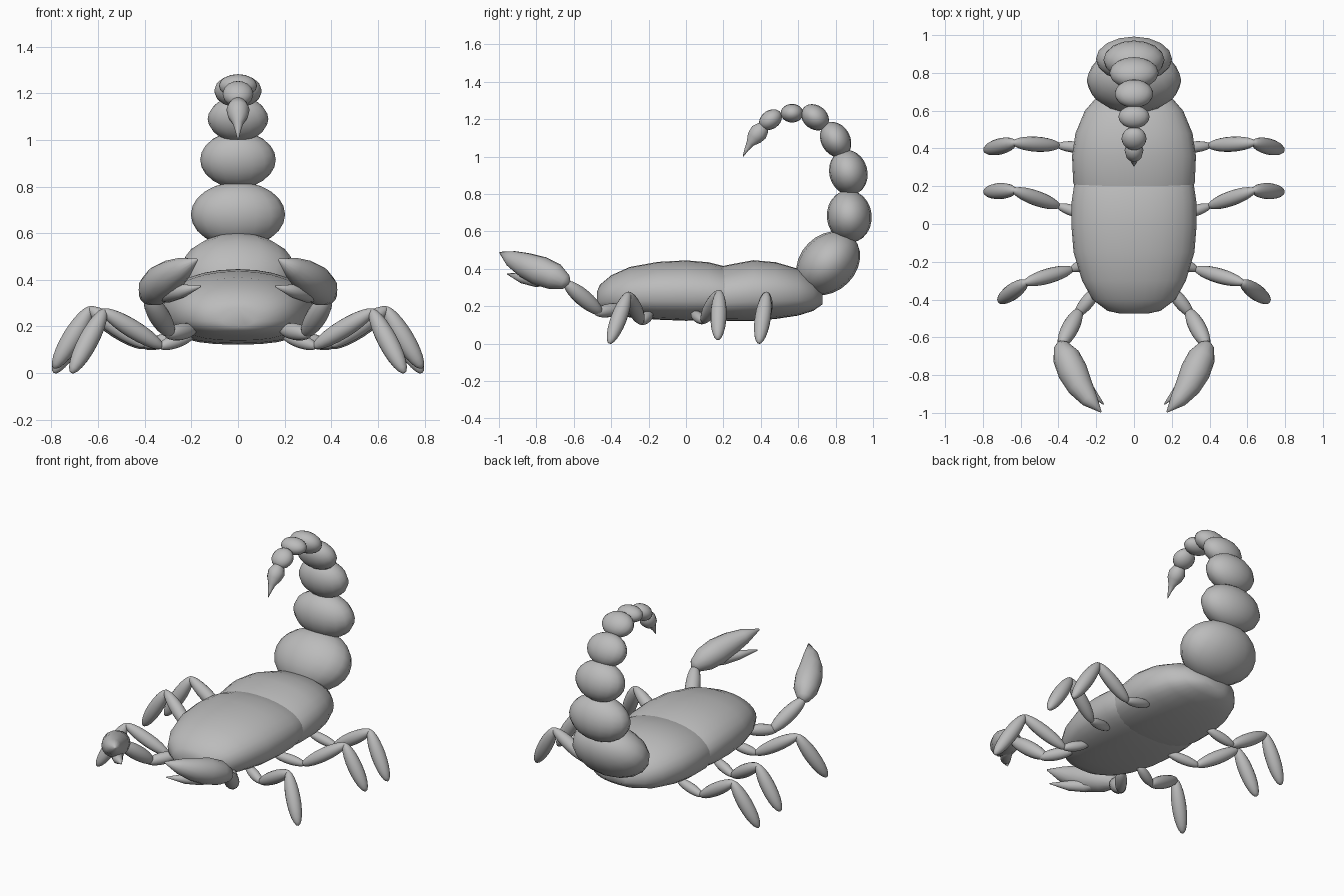
import bpy
import bmesh
import math
from mathutils import Matrix, Vector

cube = bpy.data.objects.get("Cube")
if cube:
    bpy.data.objects.remove(cube)

shell = bpy.data.materials.new("shell_grey")
shell.use_nodes = True
shell.diffuse_color = (0.5, 0.5, 0.5, 1)
shell.node_tree.nodes["Principled BSDF"].inputs["Base Color"].default_value = (0.5, 0.5, 0.5, 1)


def finish(name, bm):
    bmesh.ops.recalc_face_normals(bm, faces=bm.faces)
    mesh = bpy.data.meshes.new(name)
    bm.to_mesh(mesh)
    bm.free()
    for face in mesh.polygons:
        face.use_smooth = True
    mesh.materials.append(shell)
    obj = bpy.data.objects.new(name, mesh)
    bpy.context.collection.objects.link(obj)
    return obj


def skin(name, rings):
    """Join rings of points into a closed skin."""
    bm = bmesh.new()
    loops = [[bm.verts.new(p) for p in ring] for ring in rings]
    n = len(loops[0])
    for a, b in zip(loops, loops[1:]):
        for i in range(n):
            j = (i + 1) % n
            bm.faces.new((a[i], a[j], b[j], b[i]))
    bm.faces.new(loops[0])
    bm.faces.new(loops[-1])
    return finish(name, bm)


def ellipsoid(name, matrix):
    bm = bmesh.new()
    bmesh.ops.create_uvsphere(bm, u_segments=16, v_segments=12, radius=1, matrix=matrix)
    return finish(name, bm)


def limb(name, a, b, r):
    """Ellipsoid stretched between two joints."""
    a, b = Vector(a), Vector(b)
    d = b - a
    turn = d.to_track_quat('Z', 'Y').to_matrix().to_4x4()
    return ellipsoid(name, Matrix.Translation((a + b) / 2) @ turn
                     @ Matrix.Diagonal((r, r, d.length / 2, 1)))


def taper(name, path):
    """Round skin along (x, y, z, radius) points."""
    pts = [Vector(p[:3]) for p in path]
    rings = []
    for i, p in enumerate(path):
        d = pts[min(i + 1, len(pts) - 1)] - pts[max(i - 1, 0)]
        turn = d.to_track_quat('Z', 'Y')
        ring = [math.tau * k / 14 for k in range(14)]
        rings.append([pts[i] + turn @ Vector((math.cos(t), math.sin(t), 0)) * p[3] for t in ring])
    return skin(name, rings)


def power(v, e):
    return math.copysign(abs(v) ** e, v)


def body(name, stations):
    """Domed shell with a flatter belly from (y, half width, bottom, top)."""
    rings = []
    for y, w, low, high in stations:
        mid = low + (high - low) * 0.47
        ring = []
        for k in range(28):
            c, s = math.cos(math.tau * k / 28), math.sin(math.tau * k / 28)
            if s >= 0:
                ring.append((w * power(c, 0.95), y, mid + (high - mid) * s ** 0.95))
            else:
                ring.append((w * power(c, 0.8), y, mid + (mid - low) * power(s, 0.75)))
        rings.append(ring)
    return skin(name, rings)


# Body shells
body("front_body", [
    (-0.475, 0.07, 0.2, 0.28), (-0.46, 0.14, 0.18, 0.315), (-0.4, 0.22, 0.16, 0.365),
    (-0.3, 0.275, 0.14, 0.41), (-0.15, 0.32, 0.128, 0.437), (0, 0.332, 0.122, 0.445),
    (0.12, 0.33, 0.125, 0.435), (0.22, 0.315, 0.135, 0.41), (0.32, 0.27, 0.16, 0.37),
    (0.4, 0.16, 0.2, 0.31)])
body("rear_body", [
    (-0.08, 0.12, 0.19, 0.3), (0, 0.21, 0.15, 0.35), (0.1, 0.28, 0.13, 0.39),
    (0.22, 0.322, 0.122, 0.42), (0.36, 0.328, 0.122, 0.446), (0.48, 0.31, 0.132, 0.435),
    (0.6, 0.26, 0.15, 0.4), (0.68, 0.19, 0.175, 0.35), (0.73, 0.08, 0.21, 0.28)])

# Tail beads: y, z, lean, half width, half depth, half length
tail = [
    (0.76, 0.43, -45, 0.25, 0.15, 0.19), (0.873, 0.68, 6, 0.202, 0.12, 0.14),
    (0.868, 0.915, 15, 0.162, 0.102, 0.122), (0.8, 1.09, 30, 0.13, 0.078, 0.1),
    (0.69, 1.21, 52, 0.102, 0.064, 0.08), (0.567, 1.232, 90, 0.082, 0.05, 0.06),
    (0.452, 1.197, 125, 0.066, 0.05, 0.066)]
for i, (y, z, lean, w, d, h) in enumerate(tail):
    ellipsoid(f"tail_segment_{i + 1}", Matrix.Translation((0, y, z))
              @ Matrix.Rotation(math.radians(lean), 4, 'X') @ Matrix.Diagonal((w, d, h, 1)))
taper("stinger", [
    (0, 0.43, 1.165, 0.012), (0, 0.415, 1.155, 0.036), (0, 0.39, 1.13, 0.05),
    (0, 0.365, 1.1, 0.043), (0, 0.343, 1.07, 0.022), (0, 0.322, 1.035, 0.011),
    (0, 0.305, 1, 0.002)])

# Leg joints: hip, elbow, knee, foot
legs = {
    "front": [(0.2, -0.19, 0.16), (0.33, -0.24, 0.115), (0.575, -0.31, 0.265), (0.715, -0.41, 0)],
    "middle": [(0.23, 0.04, 0.16), (0.4, 0.095, 0.12), (0.635, 0.178, 0.275), (0.79, 0.17, 0.02)],
    "back": [(0.23, 0.4, 0.16), (0.4, 0.415, 0.115), (0.635, 0.43, 0.265), (0.79, 0.39, 0)]}
parts = (("hip", 0.03), ("thigh", 0.04), ("foot", 0.043))

for side, s in (("left", 1), ("right", -1)):
    for place, joints in legs.items():
        joints = [Vector((s * x, y, z)) for x, y, z in joints]
        for (part, r), a, b in zip(parts, joints, joints[1:]):
            over = (b - a).normalized() * 0.012
            limb(f"{side}_{place}_{part}", a - over, b + over if part != "foot" else b, r)

    # Pincer arm and its two fingers
    limb(f"{side}_shoulder", (s * 0.18, -0.33, 0.19), (s * 0.31, -0.49, 0.165), 0.036)
    limb(f"{side}_forearm", (s * 0.285, -0.45, 0.16), (s * 0.39, -0.65, 0.33), 0.045)
    taper(f"{side}_pincer", [
        (s * 0.39, -0.625, 0.32, 0.015), (s * 0.385, -0.645, 0.33, 0.042),
        (s * 0.36, -0.7, 0.357, 0.072), (s * 0.325, -0.78, 0.388, 0.08),
        (s * 0.285, -0.86, 0.42, 0.068), (s * 0.235, -0.93, 0.452, 0.046),
        (s * 0.175, -0.995, 0.487, 0.004)])
    taper(f"{side}_lower_finger", [
        (s * 0.35, -0.7, 0.33, 0.02), (s * 0.3, -0.8, 0.34, 0.038),
        (s * 0.24, -0.875, 0.352, 0.03), (s * 0.16, -0.955, 0.372, 0.003)])
